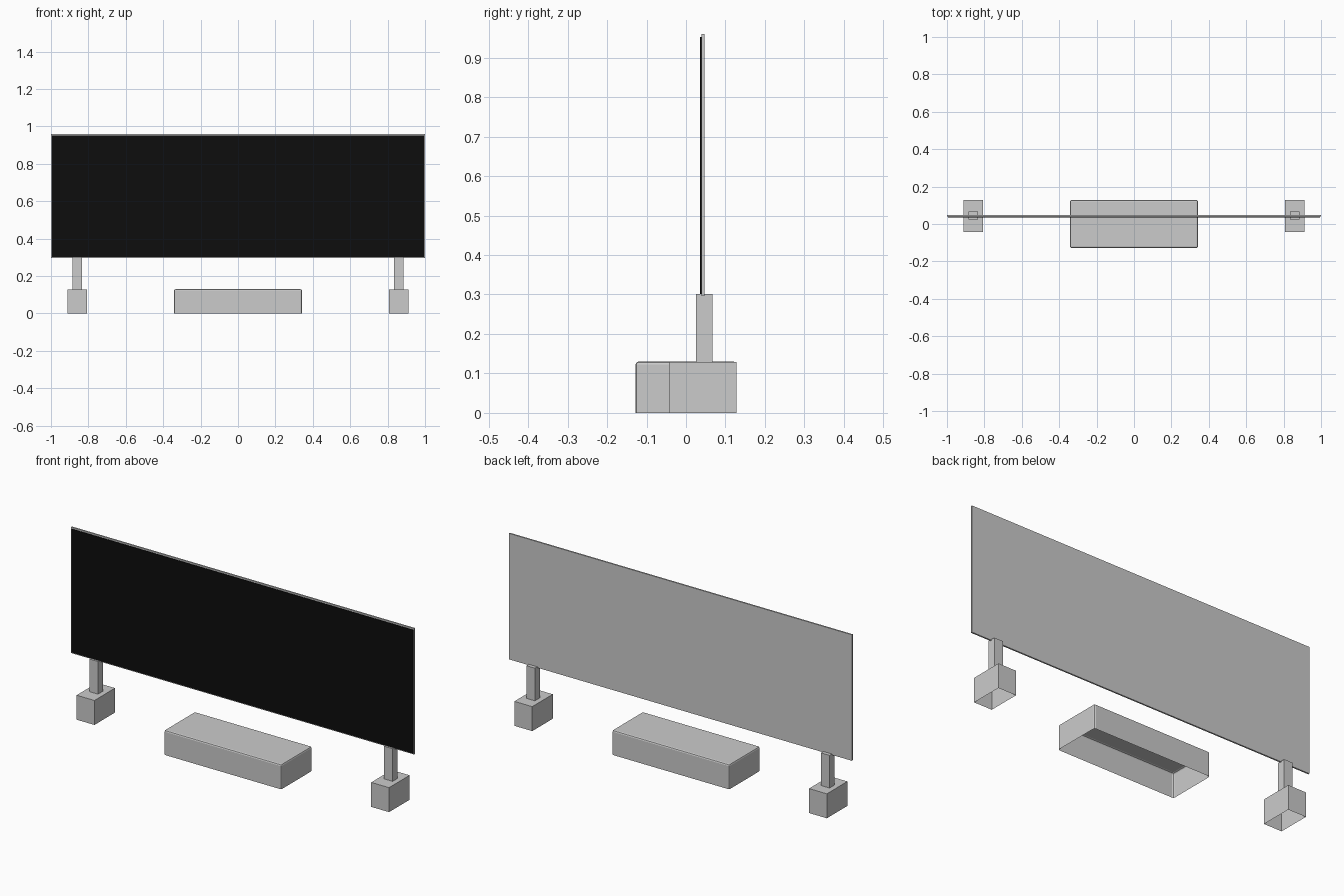
import bpy, bmesh
from mathutils import Vector

if "Cube" in bpy.data.objects:
    bpy.data.objects.remove(bpy.data.objects["Cube"])


def material(name, value):
    m = bpy.data.materials.new(name)
    m.diffuse_color = (value, value, value, 1)
    m.use_nodes = True
    m.node_tree.nodes["Principled BSDF"].inputs["Base Color"].default_value = m.diffuse_color
    return m


GREY = material("light grey", 0.6)
BLACK = material("screen black", 0.004)


def box(name, lo, hi, mat, bevel=0, open_bottom=False):
    """Axis-aligned box between two corners, optionally bevelled and hollow below."""
    lo, hi = Vector(lo), Vector(hi)
    bm = bmesh.new()
    bmesh.ops.create_cube(bm, size=1)
    for v in bm.verts:
        v.co = Vector([(a + b) / 2 + c * (b - a) for a, b, c in zip(lo, hi, v.co)])
    if bevel:
        edges = [e for e in bm.edges if max(v.co.z for v in e.verts) > lo.z + 0.001]
        bmesh.ops.bevel(bm, geom=edges, offset=bevel, segments=2, profile=0.5,
                        affect='EDGES', clamp_overlap=True)
    if open_bottom:
        bm.normal_update()
        floor = [f for f in bm.faces
                 if f.normal.z < -0.9 and f.calc_center_median().z < lo.z + 0.001]
        bmesh.ops.delete(bm, geom=floor, context='FACES')
    mesh = bpy.data.meshes.new(name)
    bm.to_mesh(mesh)
    bm.free()
    mesh.materials.append(mat)
    obj = bpy.data.objects.new(name, mesh)
    bpy.context.collection.objects.link(obj)
    return obj


# Display panel with a thin black screen plate on the front
box("panel", (-1, 0.039, 0.296), (1, 0.047, 0.96), GREY)
box("screen", (-0.995, 0.036, 0.301), (0.995, 0.039, 0.952), BLACK)

# Posts and hollow feet on both sides
for side, s in (("left", -1), ("right", 1)):
    x = 0.859 * s
    box(side + "_post", (x - 0.025, 0.025, 0.129), (x + 0.025, 0.067, 0.301), GREY)
    box(side + "_foot", (x - 0.052, -0.043, 0), (x + 0.052, 0.128, 0.129), GREY,
        open_bottom=True)

# Central hollow plinth with softened edges
box("plinth", (-0.342, -0.128, 0), (0.342, 0.128, 0.13), GREY,
    bevel=0.008, open_bottom=True)
